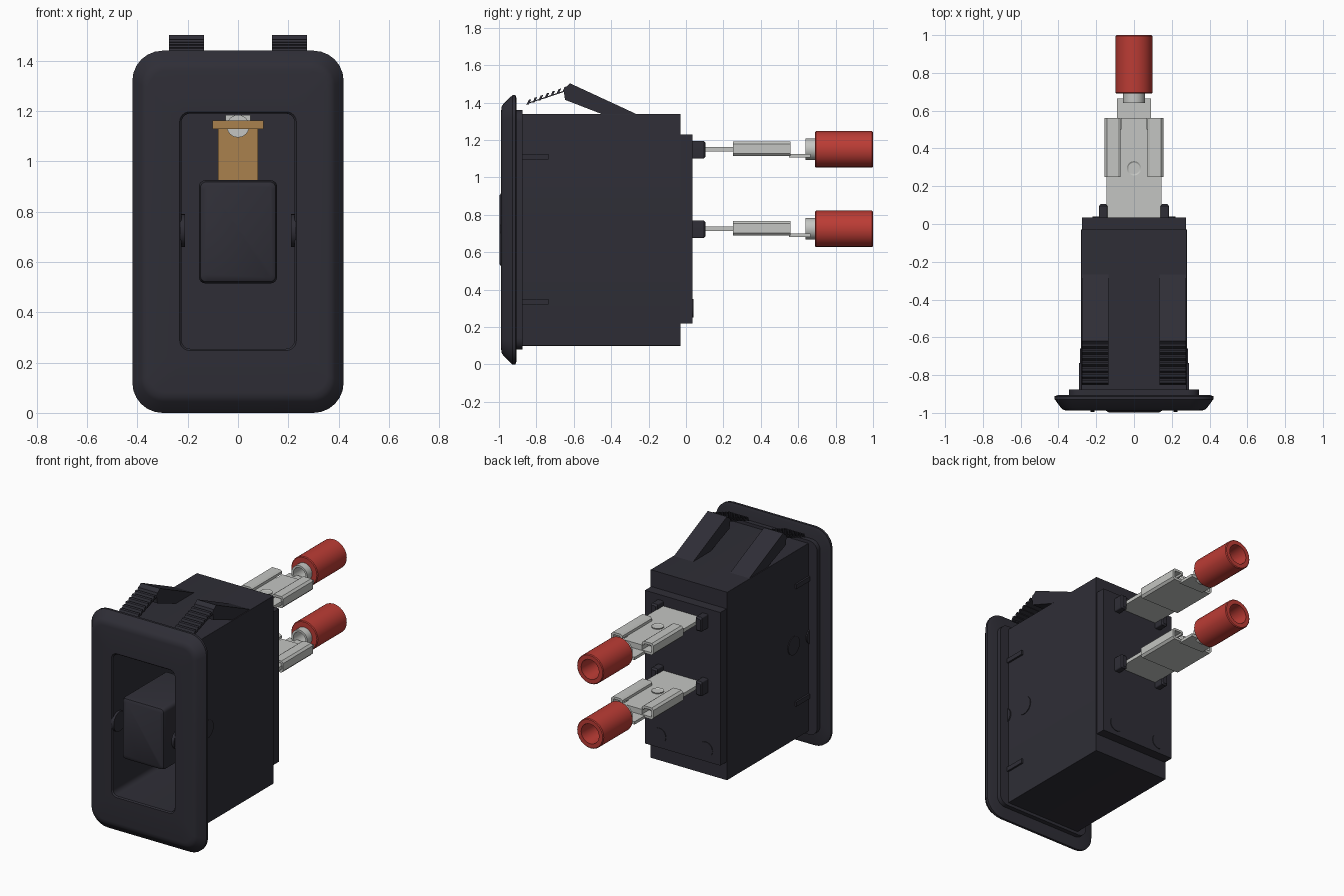
import bpy, bmesh, math

cube = bpy.data.objects.get("Cube")
if cube:
    bpy.data.objects.remove(cube)


def material(name, rgb):
    m = bpy.data.materials.new(name)
    m.use_nodes = True
    m.diffuse_color = (*rgb, 1)
    m.node_tree.nodes["Principled BSDF"].inputs["Base Color"].default_value = (*rgb, 1)
    return m


BLACK = material("black plastic", (0.028, 0.027, 0.037))
RED = material("red insulation", (0.50, 0.045, 0.035))
GREY = material("tinned metal", (0.55, 0.56, 0.54))
BRASS = material("brass", (0.40, 0.22, 0.075))


def finish(name, bm, mat):
    bmesh.ops.recalc_face_normals(bm, faces=bm.faces)
    me = bpy.data.meshes.new(name)
    bm.to_mesh(me)
    bm.free()
    me.materials.append(mat)
    ob = bpy.data.objects.new(name, me)
    bpy.context.collection.objects.link(ob)
    bpy.ops.object.select_all(action='DESELECT')
    ob.select_set(True)
    bpy.context.view_layer.objects.active = ob
    bpy.ops.object.shade_smooth_by_angle(angle=math.radians(32))
    return ob


def loft(name, rings, mat, x=0, closed=False, seg=6):
    """Rounded rectangles (y, half width, bottom, top, corner radius) joined along y."""
    bm = bmesh.new()
    loops = []
    for y, w, z0, z1, r in rings:
        loop = []
        for q, (sx, cz) in enumerate([(1, z1 - r), (-1, z1 - r), (-1, z0 + r), (1, z0 + r)]):
            for i in range(seg + 1):
                a = (q + i / seg) * math.pi / 2
                loop.append(bm.verts.new((x + sx * (w - r) + r * math.cos(a), y,
                                          cz + r * math.sin(a))))
        loops.append(loop)
    pairs = list(zip(loops, loops[1:]))
    if closed:
        pairs.append((loops[-1], loops[0]))
    else:
        bm.faces.new(loops[0])
        bm.faces.new(loops[-1])
    n = len(loops[0])
    for a, b in pairs:
        for i in range(n):
            bm.faces.new((a[i], a[(i + 1) % n], b[(i + 1) % n], b[i]))
    bmesh.ops.remove_doubles(bm, verts=bm.verts, dist=1e-5)
    return finish(name, bm, mat)


def prism(name, profile, lo, hi, mat, axis='x'):
    """Extrude a (y, z) profile along x, or an (x, z) profile along y."""
    bm = bmesh.new()
    place = (lambda p, t: (t, *p)) if axis == 'x' else (lambda p, t: (p[0], t, p[1]))
    ends = [[bm.verts.new(place(p, t)) for p in profile] for t in (lo, hi)]
    for e in ends:
        bm.faces.new(e)
    n = len(profile)
    for i in range(n):
        j = (i + 1) % n
        bm.faces.new((ends[0][i], ends[0][j], ends[1][j], ends[1][i]))
    return finish(name, bm, mat)


def box(name, x0, x1, y0, y1, z0, z1, mat):
    return prism(name, [(y0, z0), (y1, z0), (y1, z1), (y0, z1)], x0, x1, mat)


def rod(name, y0, y1, z, r, mat, x=0):
    return loft(name, [(y, r, z - r, z + r, r) for y in (y0, y1)], mat, x)


def side_disc(name, s, y, z, r, x0, x1):
    pts = [(y + r * math.cos(i * math.pi / 16), z + r * math.sin(i * math.pi / 16))
           for i in range(32)]
    return prism(name, pts, s * x0, s * x1, BLACK)


# Front bezel with chamfered rim and open window
loft("bezel", [
    (-0.905, 0.40, 0.02, 1.42, 0.11), (-0.912, 0.42, 0.0, 1.44, 0.12),
    (-0.928, 0.42, 0.0, 1.44, 0.12), (-0.975, 0.385, 0.045, 1.395, 0.09),
    (-0.985, 0.372, 0.06, 1.38, 0.08), (-0.988, 0.355, 0.08, 1.36, 0.07),
    (-0.988, 0.232, 0.248, 1.197, 0.04), (-0.98, 0.225, 0.255, 1.19, 0.035),
    (-0.905, 0.225, 0.255, 1.19, 0.035)], BLACK, closed=True)

# Step behind the bezel, body and deep window cavity in one hollow shell
loft("housing", [
    (-0.03, 0.28, 0.10, 1.34, 0.003), (-0.875, 0.28, 0.10, 1.34, 0.003),
    (-0.875, 0.345, 0.08, 1.36, 0.06), (-0.91, 0.345, 0.08, 1.36, 0.06),
    (-0.91, 0.225, 0.255, 1.19, 0.035), (-0.08, 0.225, 0.255, 1.19, 0.035)], BLACK)
box("back_plate", -0.275, 0.275, -0.035, 0.035, 0.22, 1.23, BLACK)

# Push button
loft("button", [
    (-0.55, 0.155, 0.515, 0.925, 0.025), (-0.965, 0.155, 0.515, 0.925, 0.025),
    (-0.988, 0.149, 0.522, 0.918, 0.022), (-0.997, 0.135, 0.537, 0.903, 0.018)], BLACK)

for side, s in (("left", 1), ("right", -1)):
    # Spring latch with ridged thumb grip
    prism(f"{side}_latch_arm", [(-0.257, 1.335), (-0.62, 1.503), (-0.655, 1.47),
                                (-0.647, 1.415), (-0.44, 1.335)], s * 0.135, s * 0.275, BLACK)
    prism(f"{side}_latch_web", [(-0.85, 1.392), (-0.65, 1.458), (-0.65, 1.464),
                                (-0.85, 1.398)], s * 0.135, s * 0.275, BLACK)
    for i in range(7):
        y, z = -0.853 + i * 0.032, 1.388 + i * 0.0115
        prism(f"{side}_latch_ridge_{i}", [(y, z), (y + 0.012, z + 0.002), (y + 0.026, z + 0.03),
                                          (y + 0.012, z + 0.027)], s * 0.135, s * 0.275, BLACK)
    # Side ribs, pivot bosses and window bumps
    for z in (0.335, 1.11):
        box(f"{side}_rib", s * 0.27, s * 0.292, -0.88, -0.735, z - 0.015, z + 0.015, BLACK)
    side_disc(f"{side}_pivot_boss", s, -0.72, 0.725, 0.06, 0.275, 0.285)
    side_disc(f"{side}_rim_boss", s, -0.905, 0.725, 0.055, 0.28, 0.288)
    side_disc(f"{side}_window_bump", s, -0.93, 0.725, 0.065, 0.21, 0.23)
    # Moulding mark on the back plate
    rod(f"{side}_back_mark", 0.03, 0.039, 0.30, 0.05, BLACK, s * 0.17)

# Two wired terminals
for label, z in (("upper", 1.15), ("lower", 0.725)):
    box(f"{label}_blade", -0.145, 0.145, -0.05, 0.50, z - 0.012, z + 0.012, GREY)
    rod(f"{label}_contact_stud", -0.17, -0.07, z - 0.01, 0.045, GREY)
    for s in (-1, 1):
        loft(f"{label}_blade_guide", [
            (0.03, 0.022, z - 0.05, z + 0.045, 0.008), (0.095, 0.022, z - 0.05, z + 0.045, 0.008),
            (0.105, 0.015, z - 0.04, z + 0.035, 0.006)], BLACK, s * 0.163)
    # Folded female connector
    half = [(0.155, -0.022), (0.142, -0.036)]
    flap = [(0.155, 0.028), (0.142, 0.041), (0.085, 0.041), (0.072, 0.032), (0.072, 0.015),
            (0.084, 0.015), (0.09, 0.026), (0.138, 0.026), (0.14, -0.02)]
    right = half[::-1] + flap
    shape = right + [(-x, h) for x, h in reversed(right)]
    prism(f"{label}_connector", [(x, z + h) for x, h in shape], 0.25, 0.56, GREY, 'y')
    dimple = [(0.038 * math.cos(i * math.pi / 12), 0.295 + 0.038 * math.sin(i * math.pi / 12))
              for i in range(24)]
    bm = bmesh.new()
    tops = [[bm.verts.new((x, y, z + h)) for x, y in dimple] for h in (0.01, 0.018)]
    inner = [bm.verts.new((x * 0.8, 0.295 + (y - 0.295) * 0.8, z + 0.013)) for x, y in dimple]
    for a, b in ((tops[0], tops[1]), (tops[1], inner)):
        for i in range(24):
            bm.faces.new((a[i], a[(i + 1) % 24], b[(i + 1) % 24], b[i]))
    bm.faces.new(inner)
    finish(f"{label}_dimple", bm, GREY)
    # Neck strip, crimp barrel and insulated sleeve
    box(f"{label}_neck", -0.09, 0.09, 0.55, 0.665, z - 0.043, z - 0.024, GREY)
    box(f"{label}_neck_tab", -0.07, 0.07, 0.49, 0.56, z - 0.03, z + 0.012, GREY)
    tube = [(0.64, 0.058), (0.82, 0.058), (0.82, 0.044), (0.64, 0.044)]
    loft(f"{label}_crimp_barrel", [(y, r, z - r, z + r, r) for y, r in tube], GREY, closed=True)
    sleeve = [(0.69, 0.092), (0.695, 0.097), (0.995, 0.097), (1.0, 0.092), (1.0, 0.065),
              (0.84, 0.055), (0.69, 0.055)]
    loft(f"{label}_sleeve", [(y, r, z - r, z + r, r) for y, r in sleeve], RED, closed=True)
    rod(f"{label}_wire_stop", 0.80, 0.81, z, 0.056, RED)

# Brass contact behind the window
box("brass_contact_strip", -0.08, 0.08, -0.14, -0.11, 0.70, 1.14, BRASS)
box("brass_contact_head", -0.102, 0.102, -0.20, -0.09, 1.128, 1.162, BRASS)
box("contact_rivet", -0.05, 0.05, -0.16, -0.10, 1.16, 1.184, GREY)
